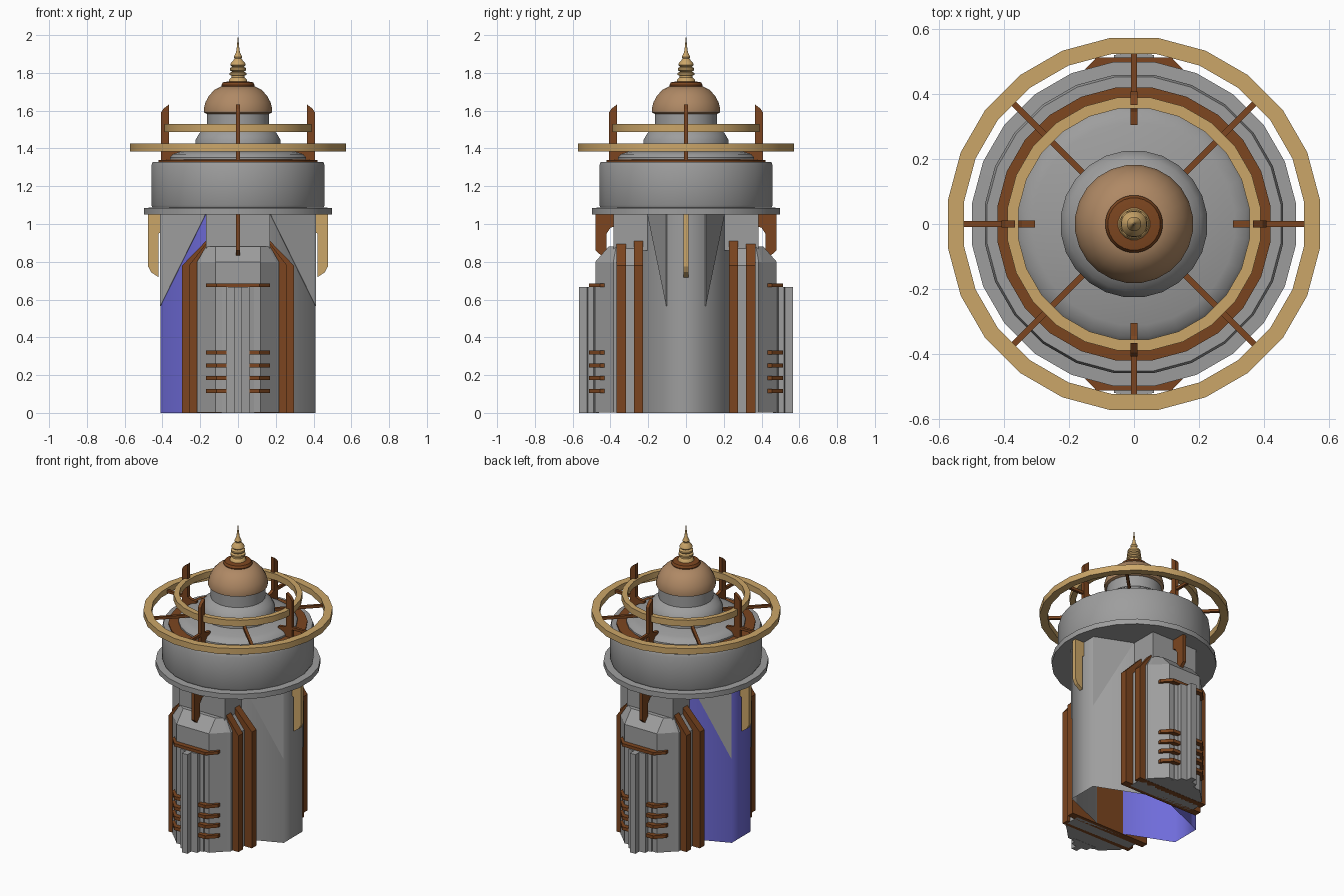
import bpy, bmesh, math

if "Cube" in bpy.data.objects:
    bpy.data.objects.remove(bpy.data.objects["Cube"])


def material(name, rgb):
    m = bpy.data.materials.new(name)
    m.diffuse_color = (*rgb, 1)
    m.use_nodes = True
    m.node_tree.nodes["Principled BSDF"].inputs["Base Color"].default_value = m.diffuse_color
    return m


GREY = material("stone_grey", (.34, .34, .34))
BROWN = material("copper_brown", (.20, .06, .014))
TAN = material("pale_gold", (.60, .38, .14))
DOME = material("dome_bronze", (.43, .25, .13))
BLUE = material("panel_blue", (.16, .15, .70))


def finish(name, bm, mat, smooth=0):
    bmesh.ops.recalc_face_normals(bm, faces=bm.faces)
    me = bpy.data.meshes.new(name)
    bm.to_mesh(me)
    bm.free()
    me.materials.append(mat)
    ob = bpy.data.objects.new(name, me)
    bpy.context.collection.objects.link(ob)
    if smooth:
        bpy.context.view_layer.objects.active = ob
        ob.select_set(True)
        bpy.ops.object.shade_smooth_by_angle(angle=math.radians(smooth))
        ob.select_set(False)
    return ob


def loft(name, rings, mat):
    """Skin matching 3D rings and cap both ends."""
    bm = bmesh.new()
    vs = [[bm.verts.new(p) for p in r] for r in rings]
    n = len(rings[0])
    for a, b in zip(vs, vs[1:]):
        for i in range(n):
            j = (i + 1) % n
            bm.faces.new((a[i], a[j], b[j], b[i]))
    bm.faces.new(vs[0])
    bm.faces.new(vs[-1])
    return finish(name, bm, mat)


def prism(name, plan, z0, z1, mat):
    return loft(name, [[(x, y, z) for x, y in plan] for z in (z0, z1)], mat)


def slab_y(name, profile, y0, y1, mat):
    return loft(name, [[(x, y, z) for x, z in profile] for y in (y0, y1)], mat)


def fin(name, profile, thick, angle, mat):
    """Radial plate from an (r, z) profile."""
    c, s = math.cos(angle), math.sin(angle)
    return loft(name, [[(r * c - t * s, r * s + t * c, z) for r, z in profile]
                       for t in (-thick / 2, thick / 2)], mat)


def lathe(name, profile, mat, sides=24, closed=False):
    """Turned part; radii are measured to the flat sides."""
    bm = bmesh.new()
    k = 1 / math.cos(math.pi / sides)
    rings = []
    for r, z in profile:
        rings.append([bm.verts.new((k * r * math.cos(a), k * r * math.sin(a), z)) for a in
                      (2 * math.pi * (i + .5) / sides for i in range(sides))])
    pairs = list(zip(rings, rings[1:])) + ([(rings[-1], rings[0])] if closed else [])
    for a, b in pairs:
        for i in range(sides):
            j = (i + 1) % sides
            bm.faces.new((a[i], a[j], b[j], b[i]))
    if not closed:
        bm.faces.new(rings[0])
        bm.faces.new(rings[-1])
    return finish(name, bm, mat, 35)


# Open-bottomed side walls, the left one blue
for s, label, mat in ((1, "right", GREY), (-1, "left", BLUE)):
    bm = bmesh.new()
    line = [(.10, -.229), (.41, -.1), (.41, .1), (.10, .229)]
    lo, hi = [[bm.verts.new((s * x, y, z)) for x, y in line] for z in (0, 1.055)]
    for i in range(3):
        quad = (lo[i], lo[i + 1], hi[i + 1], hi[i])
        bm.faces.new(quad if s > 0 else quad[::-1])
    me = bpy.data.meshes.new(label + "_side_wall")
    bm.to_mesh(me)
    bm.free()
    me.materials.append(mat)
    me.polygons.foreach_set("use_smooth", [True] * 3)
    bpy.context.collection.objects.link(bpy.data.objects.new(label + "_side_wall", me))
    # Tapered triangular facets on the diagonal walls
    for t in (-1, 1):
        tri = [(s * .41, t * .1, .565), (s * .41, t * .1, 1.052), (s * .17, t * .2, 1.052)]
        loft(label + "_facet", [tri, [(x + s * .002, y + t * .005, z) for x, y, z in tri]], GREY)


def shoulder(w, top):
    return [(-w, 0), (w, 0), (w, .78), (.17, top), (-.17, top), (-w, .78)]


# Front and back bays, mirrored
for s, label in ((-1, "front"), (1, "back")):
    prism(label + "_neck", [(-.17, s * .205), (.17, s * .205), (.17, s * .383), (-.17, s * .383)],
          .86, 1.055, GREY)
    slab_y(label + "_bay", shoulder(.24, .87), s * .25, s * .36, GREY)
    slab_y(label + "_inner_frame", shoulder(.296, .91), s * .228, s * .276, BROWN)
    slab_y(label + "_outer_frame", shoulder(.26, .895), s * .318, s * .367, BROWN)
    low = [(-.217, .36), (-.217, .385), (-.20, .40), (-.12, .48),
           (.12, .48), (.20, .40), (.217, .385), (.217, .36)]
    high = [(-.17, .36), (-.17, .37), (-.16, .385), (-.12, .41),
            (.12, .41), (.16, .385), (.17, .37), (.17, .36)]
    loft(label + "_projection", [[(x, s * y, z) for x, y in p] for p, z in
                                 ((low, .001), (low, .80), (high, .88))], GREY)
    # Stepped pilaster
    half = [(.09, .46), (.085, .485), (.062, .49), (.062, .52), (.02, .525), (.02, .566)]
    prism(label + "_pilaster", [(x, s * y) for x, y in half]
          + [(-x, s * y) for x, y in reversed(half)], 0, .666, GREY)
    # Horizontal copper bars
    bar = [(.168, .41), (.17, .455), (.115, .513)]
    prism(label + "_top_bar", [(x, s * y) for x, y in bar]
          + [(-x, s * y) for x, y in reversed(bar)], .666, .686, BROWN)
    for z in (.115, .185, .25, .32):
        for t in (-1, 1):
            prism(label + "_bar", [(t * x, s * y) for x, y in
                                   bar + [(.055, .513), (.04, .49), (.04, .41)]],
                  z - .011, z + .011, BROWN)
    # Bracket below the drum
    fin(label + "_bracket", [(.37, 1.06), (.478, 1.06), (.478, .86), (.43, .815), (.42, .83),
                             (.42, .95), (.40, .98), (.37, .99)], .022, s * math.pi / 2, BROWN)
for a in (0, math.pi):
    fin("side_bracket", [(.40, 1.06), (.476, 1.06), (.476, .775), (.46, .745), (.42, .718),
                         (.42, .95), (.40, .96)], .026, a, TAN)

# Drum and stepped roof
lathe("drum", [(.498, 1.05), (.498, 1.085), (.452, 1.087), (.459, 1.10), (.459, 1.31),
               (.452, 1.328), (.42, 1.328)], GREY)
lathe("roof_band", [(.42, 1.32), (.42, 1.338), (.35, 1.342)], BROWN)
lathe("stepped_roof", [(.36, 1.33), (.36, 1.352), (.345, 1.37), (.31, 1.382), (.225, 1.397),
                       (.225, 1.445), (.205, 1.48), (.18, 1.50), (.165, 1.51), (.165, 1.59)], GREY)

# Dome, cap and finial
lathe("dome", [(.165, 1.583), (.18, 1.59), (.181, 1.61), (.172, 1.645), (.153, 1.68),
               (.125, 1.71), (.085, 1.73)], DOME)
lathe("dome_cap", [(.085, 1.722), (.088, 1.735), (.08, 1.75), (.05, 1.755)], BROWN)
lathe("finial", [(.05, 1.75), (.046, 1.765), (.035, 1.775), (.035, 1.785), (.045, 1.79),
                 (.045, 1.80), (.032, 1.806), (.043, 1.815), (.043, 1.825), (.03, 1.832),
                 (.04, 1.842), (.038, 1.852), (.018, 1.875), (.022, 1.885), (.01, 1.91),
                 (.006, 1.94), (.001, 1.99)], TAN, 16)

# Floating rings
lathe("outer_ring", [(.523, 1.385), (.572, 1.385), (.572, 1.425), (.523, 1.425)], TAN, closed=True)
lathe("inner_ring", [(.355, 1.488), (.389, 1.488), (.389, 1.53), (.355, 1.53)], TAN, closed=True)

# Spokes and upright posts
for k in range(8):
    a = k * math.pi / 4
    r0 = .21 if k % 2 else .38
    fin("spoke", [(r0, 1.395), (.535, 1.395), (.535, 1.413), (r0, 1.413)], .018, a, BROWN)
    if k % 2 == 0:
        fin("post", [(.305, 1.33), (.408, 1.33), (.408, 1.59), (.395, 1.61), (.366, 1.632),
                     (.366, 1.41), (.345, 1.40), (.305, 1.395)], .022, a, BROWN)
